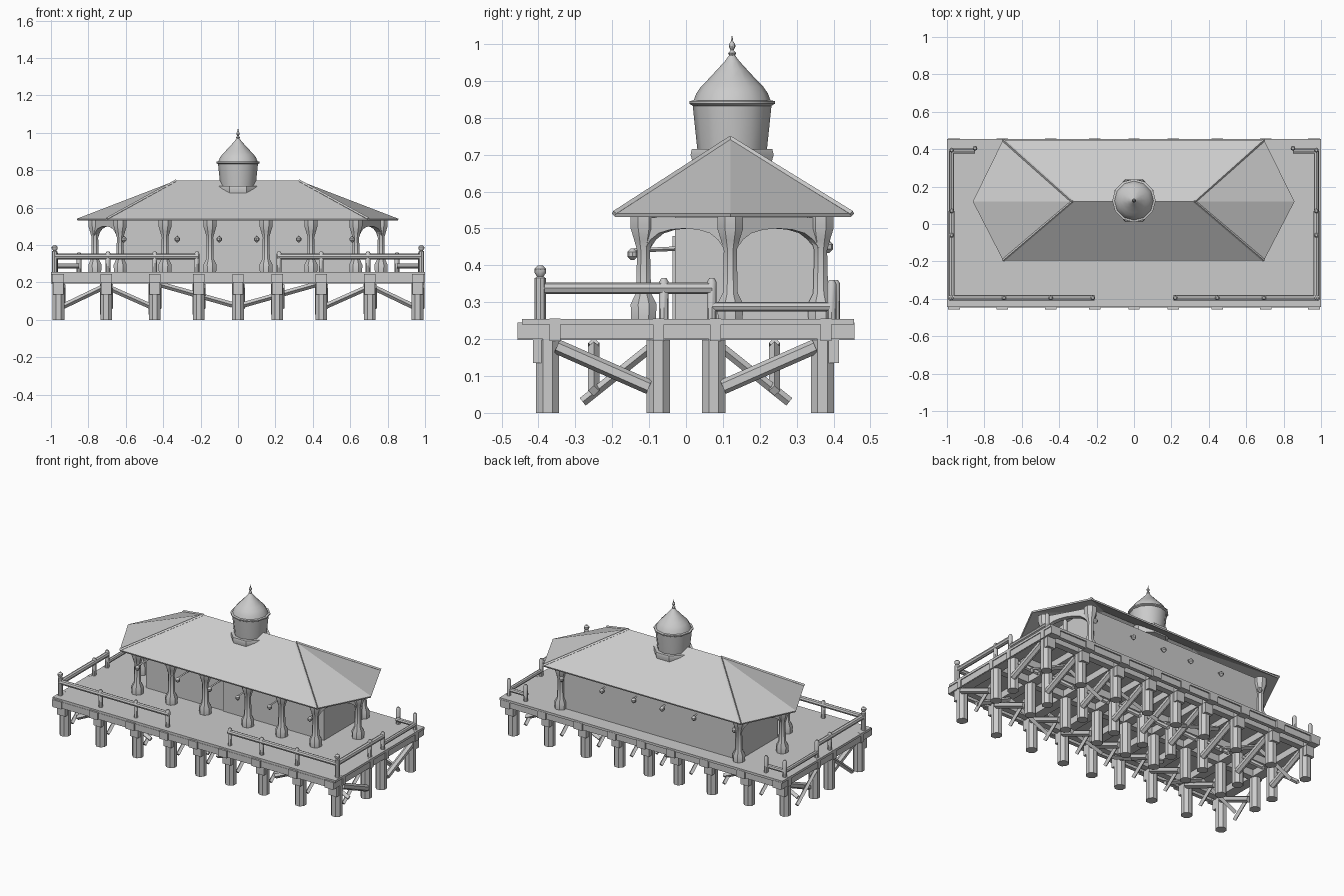
import bpy, bmesh, math
from mathutils import Vector

if "Cube" in bpy.data.objects:
    bpy.data.objects.remove(bpy.data.objects["Cube"])

grey = bpy.data.materials.new("light grey")
grey.diffuse_color = (0.6, 0.6, 0.6, 1)
grey.use_nodes = True
grey.node_tree.nodes["Principled BSDF"].inputs["Base Color"].default_value = grey.diffuse_color


def finish(name, bm, smooth=True):
    bmesh.ops.recalc_face_normals(bm, faces=bm.faces)
    me = bpy.data.meshes.new(name)
    bm.to_mesh(me)
    bm.free()
    me.materials.append(grey)
    if smooth:
        for p in me.polygons:
            p.use_smooth = True
        me.set_sharp_from_angle(angle=math.radians(40))
    ob = bpy.data.objects.new(name, me)
    bpy.context.collection.objects.link(ob)
    return ob


def box(name, x0, x1, y0, y1, z0, z1):
    bm = bmesh.new()
    bmesh.ops.create_cube(bm, size=1)
    for v in bm.verts:
        v.co = ((x0 + x1) / 2 + v.co.x * (x1 - x0),
                (y0 + y1) / 2 + v.co.y * (y1 - y0),
                (z0 + z1) / 2 + v.co.z * (z1 - z0))
    return finish(name, bm, False)


def beam(name, p, q, r, sides=4):
    """Bar of radius r from p to q."""
    p, q = Vector(p), Vector(q)
    d = q - p
    bm = bmesh.new()
    bmesh.ops.create_cone(bm, cap_ends=True, segments=sides, radius1=r,
                          radius2=r, depth=d.length)
    turn = d.to_track_quat('Z', 'Y')
    for v in bm.verts:
        v.co = turn @ v.co + (p + q) / 2
    return finish(name, bm)


def lathe(name, profile, x, y, n=8, turn=0.0):
    """Revolve (radius, z) points about the vertical through x, y."""
    bm = bmesh.new()
    rings = [[bm.verts.new((x + r * math.cos(turn + math.tau * i / n),
                            y + r * math.sin(turn + math.tau * i / n), z))
              for i in range(n)] for r, z in profile]
    for a, b in zip(rings, rings[1:]):
        for i in range(n):
            j = (i + 1) % n
            bm.faces.new((a[i], a[j], b[j], b[i]))
    bm.faces.new(rings[0])
    bm.faces.new(rings[-1])
    return finish(name, bm)


def arch(name, p, q, t=0.03, top=0.53, spring=0.43, crown=0.5):
    """Arched panel between two columns."""
    p, q = Vector(p), Vector(q)
    side = (q - p).normalized()
    off = Vector((-side.y, side.x)) * t / 2
    pts = [(0, top), (0, spring)]
    for i in range(1, 8):
        a = math.pi * i / 8
        pts.append((0.5 - 0.42 * math.cos(a),
                    spring + (crown - spring) * math.sin(a) ** 0.6))
    pts += [(1, spring), (1, top)]
    bm = bmesh.new()
    loops = []
    for s in (-1, 1):
        loops.append([bm.verts.new((*(p.lerp(q, u) + off * s), z)) for u, z in pts])
        bm.faces.new(loops[-1])
    for i in range(len(pts)):
        j = (i + 1) % len(pts)
        bm.faces.new((loops[0][i], loops[0][j], loops[1][j], loops[1][i]))
    finish(name, bm, False)


# deck and its framing
box("deck", -1, 1, -0.445, 0.455, 0.24, 0.255)
PX = (-0.96, -0.705, -0.445, -0.21, 0, 0.21, 0.445, 0.705, 0.96)
PY = (-0.375, -0.075, 0.075, 0.37)
for y in (-0.435, 0.435):
    box("edge_beam", -0.99, 0.99, y - 0.012, y + 0.012, 0.2, 0.24)
for x in (-0.98, 0.98):
    box("end_beam", x - 0.015, x + 0.015, -0.457, 0.457, 0.2, 0.245)
    for y in (-0.355, -0.075, 0.08, 0.38):
        s = math.copysign(1, x)
        box("end_bracket", min(x, s), max(x, s), y - 0.015, y + 0.015, 0.195, 0.256)
for y in PY:
    box("long_beam", -0.97, 0.97, y - 0.02, y + 0.02, 0.195, 0.24)

# stilts, cross beams and braces
for x in PX:
    box("cross_beam", x - 0.03, x + 0.03, -0.457, 0.457, 0.198, 0.245)
    for y in PY:
        lathe("stilt", [(0.034, 0), (0.034, 0.2)], x, y, 8, math.pi / 8)
    for s in (-1, 1):
        box("stilt_bracket", x - 0.028, x + 0.028, s * 0.395 - 0.02, s * 0.395 + 0.02, 0.135, 0.2)
        beam("cross_brace", (x + 0.02, s * 0.35, 0.18), (x + 0.02, s * 0.1, 0.07), 0.02, 6)
        beam("thin_brace", (x - 0.02, s * 0.28, 0.03), (x - 0.02, s * 0.08, 0.19), 0.013)
for s in (-1, 1):
    for y in (-0.25, 0.24):
        for a, b in ((0.96, 0.71), (0.44, 0.71), (0.42, 0.03)):
            low_first = a != 0.42
            za, zb = (0.06, 0.18) if low_first else (0.19, 0.08)
            beam("long_brace", (s * a, y, za), (s * b, y, zb), 0.015)

# house walls and door
box("walls", -0.63, 0.63, -0.03, 0.36, 0.25, 0.535)
box("door", -0.08, 0.08, -0.037, -0.03, 0.255, 0.48)

# columns at the eaves, end arches and front beam
column = [(0.036, 0.25), (0.038, 0.295), (0.022, 0.325), (0.019, 0.44),
          (0.028, 0.47), (0.038, 0.5), (0.038, 0.535)]
for s in (-1, 1):
    for x in (0.15, 0.39, 0.63):
        lathe("front_column", column, s * x, -0.115, 8, math.pi / 8)
    lathe("end_column", column, s * 0.765, 0.12, 8, math.pi / 8)
    lathe("back_column", column, s * 0.63, 0.365, 8, math.pi / 8)
    arch("end_arch", (s * 0.63, -0.115), (s * 0.765, 0.12))
    arch("end_arch", (s * 0.765, 0.12), (s * 0.63, 0.365))
    # small round lamps on front and back
    for x in (0.1, 0.325, 0.61):
        for y, z in ((-0.145, 0.43), (0.385, 0.45)):
            lathe("lamp", [(0.004, z - 0.016), (0.014, z - 0.006), (0.014, z + 0.006),
                           (0.004, z + 0.016)], s * x, y)
            beam("lamp_arm", (s * x, y, z + 0.01),
                 (s * x, -0.03 if y < 0 else 0.36, z + 0.015), 0.006)

# hipped roof with pointed ends, thin shell
EAVE = 0.54
bm = bmesh.new()
plan = [(-0.7, -0.195), (0.695, -0.195), (0.858, 0.12),
        (0.695, 0.45), (-0.7, 0.45), (-0.862, 0.12)]
e = [bm.verts.new((x, y, EAVE)) for x, y in plan]
rl = bm.verts.new((-0.33, 0.12, 0.745))
rr = bm.verts.new((0.325, 0.12, 0.745))
for f in ((e[0], e[1], rr, rl), (e[1], e[2], rr), (e[2], e[3], rr),
          (e[3], e[4], rl, rr), (e[4], e[5], rl), (e[5], e[0], rl)):
    bm.faces.new(f)
roof = finish("roof", bm, False)
shell = roof.modifiers.new("thickness", 'SOLIDIFY')
shell.thickness = 0.01
shell.offset = -1
for i in (0, 1, 3, 4):
    top = (-0.33 if plan[i][0] < 0 else 0.325, 0.12, 0.743)
    beam("hip_cap", (*plan[i], EAVE), top, 0.008)

# cupola with drum, dome and finial
CY = 0.125
lathe("cupola_base", [(0.11, 0.66), (0.122, 0.7), (0.118, 0.715), (0.09, 0.715)], 0, CY, 8, math.pi / 8)
lathe("cupola_drum", [(0.09, 0.68), (0.095, 0.72), (0.107, 0.835)], 0, CY, 12)
lathe("cupola_ring", [(0.106, 0.832), (0.116, 0.838), (0.116, 0.845), (0.1, 0.848)], 0, CY, 12)
lathe("dome", [(0.105, 0.845), (0.097, 0.866), (0.084, 0.885), (0.066, 0.903),
               (0.04, 0.931), (0.02, 0.953), (0.006, 0.972)], 0, CY, 12)
lathe("finial", [(0.006, 0.965), (0.011, 0.975), (0.004, 0.983), (0.009, 0.993),
                 (0.008, 1.0), (0.003, 1.007), (0.001, 1.022)], 0, CY)

# railings
def rail_post(x, y, top):
    lathe("rail_post", [(0.013, 0.25), (0.013, top - 0.01), (0.007, top)], x, y)


for s in (-1, 1):
    beam("front_rail", (s * 0.98, -0.395, 0.338), (s * 0.21, -0.395, 0.338), 0.015, 8)
    beam("side_rail", (s * 0.975, -0.395, 0.338), (s * 0.975, 0.07, 0.338), 0.016, 8)
    beam("low_side_rail", (s * 0.975, 0.07, 0.288), (s * 0.975, 0.39, 0.288), 0.013, 8)
    beam("low_back_rail", (s * 0.975, 0.39, 0.288), (s * 0.85, 0.39, 0.288), 0.013, 8)
    for x in (0.22, 0.445, 0.695):
        rail_post(s * x, -0.395, 0.365)
    for y in (-0.06, 0.07):
        rail_post(s * 0.975, y, 0.365)
    rail_post(s * 0.975, 0.395, 0.36)
    rail_post(s * 0.85, 0.405, 0.36)
    lathe("corner_post", [(0.015, 0.25), (0.015, 0.365), (0.009, 0.37), (0.016, 0.38),
                          (0.016, 0.39), (0.006, 0.4)], s * 0.98, -0.395)
